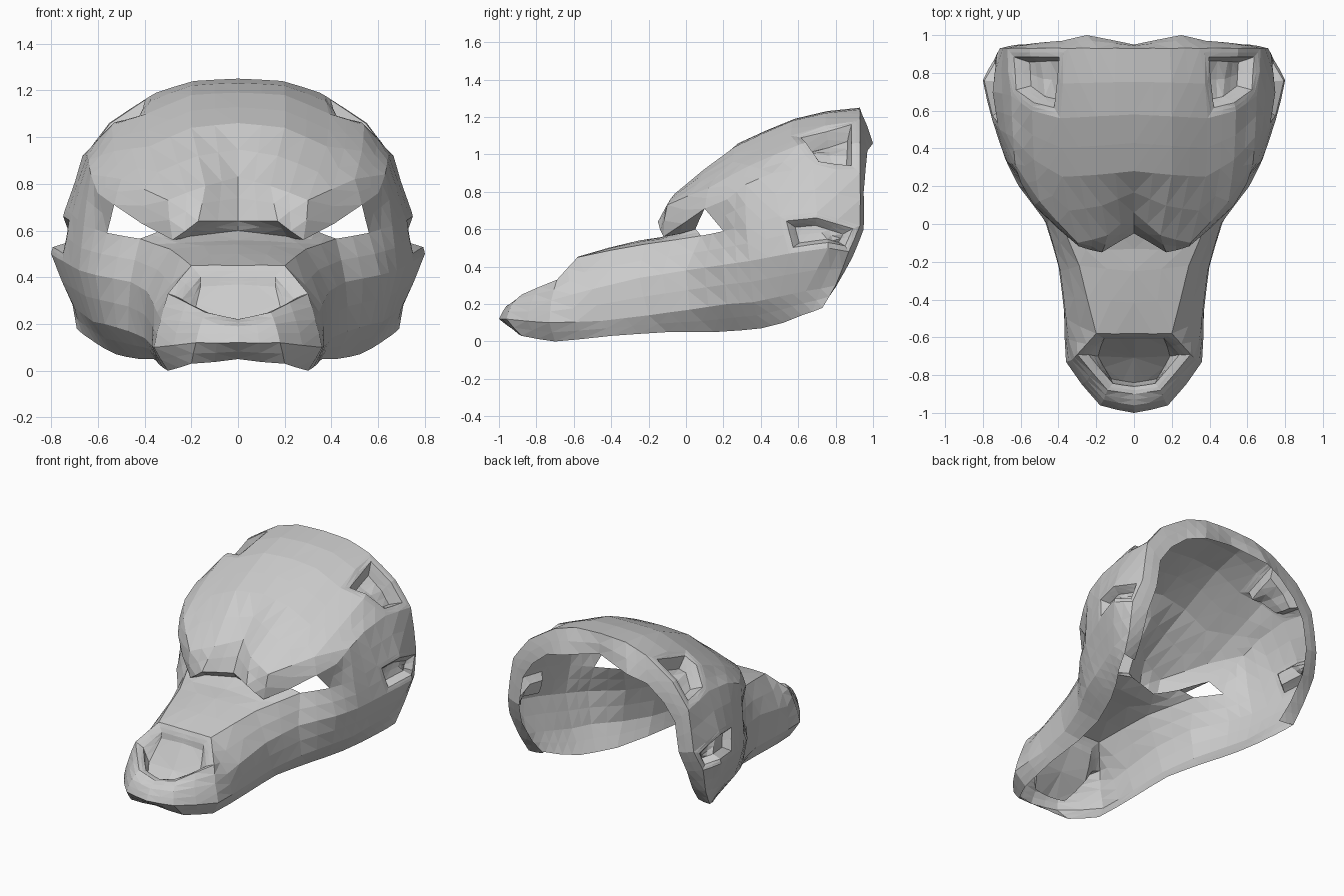
import bpy, bmesh
from mathutils import Vector

cube = bpy.data.objects.get("Cube")
if cube:
    bpy.data.objects.remove(cube, do_unlink=True)

# Guide lines of the left half, each running from the nose tip to the back of the head
jaw_rim = [(0, -.9, .05), (.2, -.88, .03), (.3, -.7, 0), (.34, -.4, .03), (.36, -.1, .05), (.42, .15, .05),
           (.48, .3, .06), (.52, .4, .07), (.58, .52, .1), (.64, .62, .14), (.69, .73, .18)]
lip_line = [(0, -1, .12), (.18, -.96, .12), (.36, -.73, .1), (.37, -.45, .11), (.4, -.2, .14), (.47, .02, .17),
            (.57, .22, .2), (.62, .36, .21), (.66, .5, .24), (.7, .64, .27), (.71, .8, .3)]
cheek_line = [(0, -.96, .19), (.16, -.93, .2), (.33, -.72, .22), (.36, -.5, .28), (.39, -.25, .34), (.46, 0, .38),
              (.61, .2, .41), (.68, .34, .43), (.75, .55, .47), (.8, .76, .5), (.74, .87, .48)]
face_line = [(0, -.9, .22), (.14, -.88, .25), (.3, -.69, .33), (.2, -.58, .45), (.29, -.22, .52), (.42, .08, .565),
             (.56, .2, .59), (.66, .32, .62), (.71, .5, .67), (.74, .7, .69), (.71, .93, .62)]

# Skull rows from the brow edge to the crown, each running from the centre to the temple
brow_edge = [(0, -.05, .64), (.17, -.15, .64), (.28, -.12, .56), (.53, .1, .71), (.6, .22, .76)]
brow_top = [(0, .06, .83), (.14, -.06, .79), (.3, -.1, .73), (.5, .12, .82), (.63, .32, .84)]
forehead = [(0, .28, 1.06), (.2, .26, 1.04), (.38, .25, .96), (.53, .34, .94), (.64, .46, .9)]
skull_top = [(0, .58, 1.19), (.2, .57, 1.18), (.39, .56, 1.1), (.54, .6, 1.05), (.65, .68, .93)]
crown = [(0, .93, 1.25), (.19, .93, 1.24), (.35, .93, 1.19), (.55, .93, 1.06), (.67, .93, .9)]
skull = [brow_edge, brow_top, forehead, skull_top, crown]

# Turned-in lip of the open back, from the crown down to the jaw
back_lip = [(0, .95, 1.12), (.25, 1, 1.06), (.38, .97, 1.02), (.5, .96, .92), (.58, .95, .8),
            (.61, .95, .6), (.63, .89, .45), (.61, .8, .29), (.59, .71, .18)]

# Points on the snout ridge, under the brow and at the inner eye corner
snout_front, snout_mid, snout_back = (0, -.58, .45), (0, -.25, .54), (0, -.02, .6)
under_brow, eye_corner = (.21, -.06, .575), (.33, .05, .6)

bm = bmesh.new()
known = {}


def vert(p):
    key = tuple(round(c, 4) for c in p)
    if key not in known:
        known[key] = bm.verts.new(key)
    return known[key]


def face(*points):
    return bm.faces.new([vert(p) for p in points])


def strip(a, b):
    """Quads between two guide lines of equal length."""
    return [face(a[i], a[i + 1], b[i + 1], b[i]) for i in range(len(a) - 1)]


def toward(p, target, amount, drop):
    q = Vector(p).lerp(Vector(target), amount)
    return (q.x, q.y, q.z - drop) if p[0] else (0, q.y, q.z - drop)


# Muzzle and cheeks
strip(jaw_rim, lip_line)
strip(lip_line, cheek_line)
cheek_faces = strip(cheek_line, face_line)

# Skull cap, then the temple joining it to the cheek
skull_faces = [strip(a, b) for a, b in zip(skull, skull[1:])]
temple = [row[-1] for row in skull]
strip(face_line[6:], temple)

# Snout bridge running back under the overhanging brow
face(snout_front, face_line[3], face_line[4], snout_mid)
face(snout_mid, face_line[4], under_brow, snout_back)
face(face_line[4], face_line[5], eye_corner, under_brow)
face(snout_back, under_brow, brow_edge[1], brow_edge[0])
face(under_brow, brow_edge[2], brow_edge[1])

# Frame of the open eye
face(under_brow, eye_corner, brow_edge[2])
face(brow_edge[2], eye_corner, brow_edge[3])
face(brow_edge[3], face_line[6], brow_edge[4])

# Nose opening: a rim around a hollow whose back wall slopes down to the lip
nose_outer = face_line[:4] + [snout_front]
nose_inner = [toward(p, (0, -.7, .31), .2, .02) for p in nose_outer]
nose_floor = [(0, -.84, .1), (.12, -.82, .1), (.19, -.7, .22), (.16, -.61, .36), (0, -.61, .37)]
strip(nose_outer, nose_inner)
strip(nose_inner, nose_floor)
face(*nose_floor)

# Back lip
back_edge = crown + [line[-1] for line in (face_line, cheek_line, lip_line, jaw_rim)]
strip(back_edge, back_lip)


def face_outward():
    bmesh.ops.recalc_face_normals(bm, faces=bm.faces[:])
    highest = max(bm.faces, key=lambda f: f.calc_center_median().z)
    if highest.normal.z < 0:
        bmesh.ops.reverse_faces(bm, faces=bm.faces[:])
    bm.normal_update()


# Sunken hollows on the upper skull and behind the cheek
face_outward()
for region, border, depth in ((skull_faces[3][2:4], .045, .08), (cheek_faces[8:10], .03, .05)):
    bmesh.ops.inset_region(bm, faces=region, thickness=border, use_even_offset=True)
    bmesh.ops.inset_region(bm, faces=region, thickness=.03, depth=-depth, use_even_offset=True)

# Mirror to the right half, then add finer facets
bmesh.ops.mirror(bm, geom=bm.verts[:] + bm.edges[:] + bm.faces[:], axis='X', merge_dist=.001)
bmesh.ops.remove_doubles(bm, verts=bm.verts[:], dist=.001)
face_outward()
bmesh.ops.subdivide_edges(bm, edges=bm.edges[:], cuts=1, smooth=.15, use_grid_fill=True)
bmesh.ops.triangulate(bm, faces=bm.faces[:])
face_outward()

mesh = bpy.data.meshes.new("animal_mask")
bm.to_mesh(mesh)
bm.free()
mask = bpy.data.objects.new("animal_mask", mesh)
bpy.context.collection.objects.link(mask)

# Plain grey
grey = bpy.data.materials.new("plain_grey")
grey.use_nodes = True
colour = (.6, .6, .6, 1)
grey.diffuse_color = colour
grey.node_tree.nodes["Principled BSDF"].inputs["Base Color"].default_value = colour
mesh.materials.append(grey)
